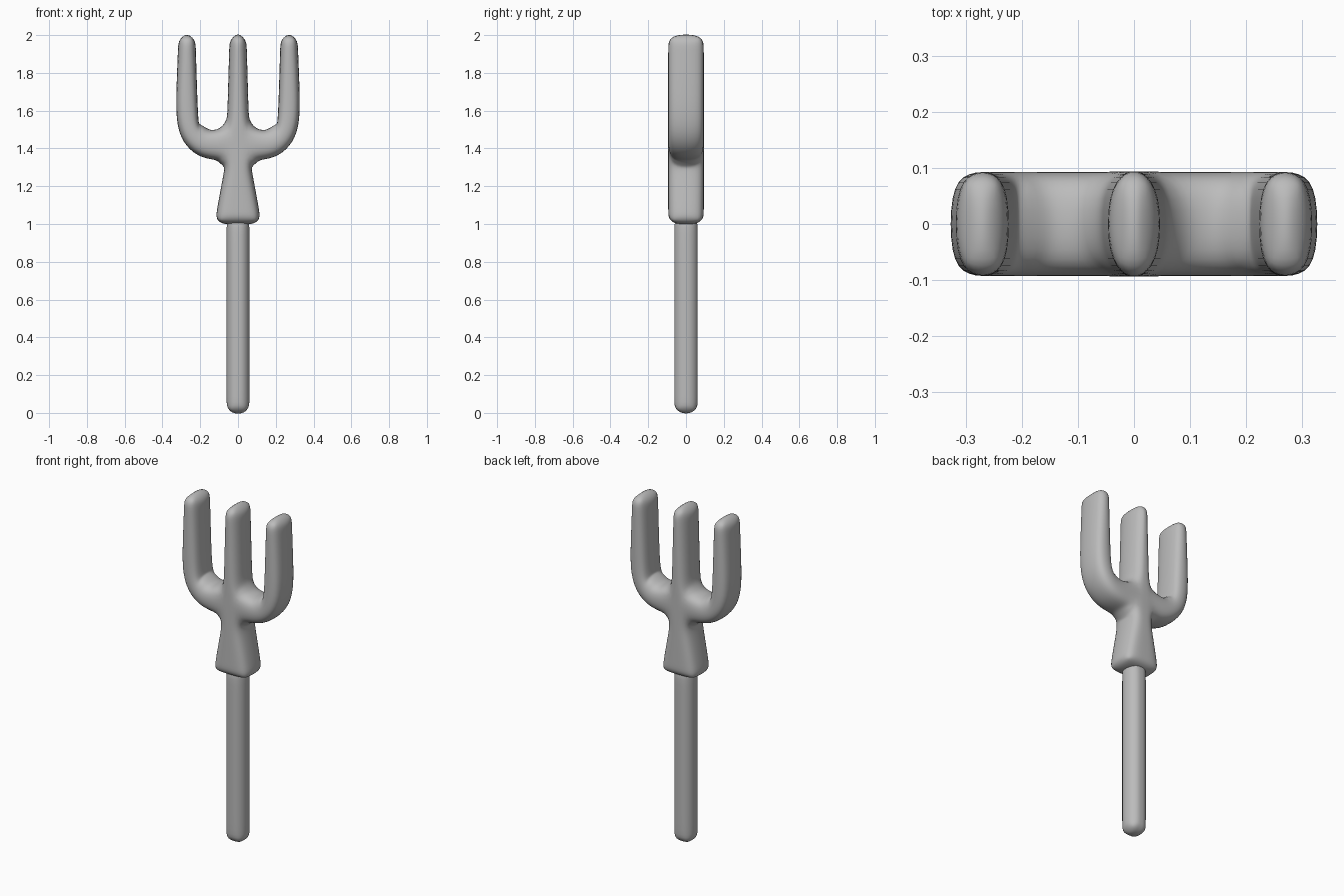
import bpy

old = bpy.data.objects.get("Cube")
if old:
    bpy.data.objects.remove(old, do_unlink=True)

grey = bpy.data.materials.new("plain_grey")
grey.use_nodes = True
colour = (0.5, 0.5, 0.5, 1)
grey.diffuse_color = colour
grey.node_tree.nodes["Principled BSDF"].inputs["Base Color"].default_value = colour


def rounded_slab(name, strips, depth, bevel):
    """Mirror half a flat outline, thicken it, then round it off.
    Each strip is a list of point pairs; neighbouring pairs form a quad."""
    verts, faces = [], []
    for strip in strips:
        start = len(verts)
        for a, b in strip:
            verts += [(a[0], 0, a[1]), (b[0], 0, b[1])]
        for i in range(start, len(verts) - 2, 2):
            faces.append((i, i + 1, i + 3, i + 2))
    mesh = bpy.data.meshes.new(name)
    mesh.from_pydata(verts, [], faces)
    mesh.materials.append(grey)
    obj = bpy.data.objects.new(name, mesh)
    bpy.context.collection.objects.link(obj)

    # Weld shared points and make the faces agree
    bpy.ops.object.select_all(action="DESELECT")
    obj.select_set(True)
    bpy.context.view_layer.objects.active = obj
    bpy.ops.object.mode_set(mode="EDIT")
    bpy.ops.mesh.select_all(action="SELECT")
    bpy.ops.mesh.remove_doubles(threshold=0.001)
    bpy.ops.mesh.normals_make_consistent(inside=False)
    bpy.ops.object.mode_set(mode="OBJECT")

    mirror = obj.modifiers.new("mirror", "MIRROR")
    mirror.use_clip = True
    solid = obj.modifiers.new("thickness", "SOLIDIFY")
    solid.thickness = depth
    solid.offset = 0
    bev = obj.modifiers.new("corners", "BEVEL")
    bev.width = bevel
    bev.segments = 1
    bev.limit_method = "ANGLE"
    bev.angle_limit = 0.6
    sub = obj.modifiers.new("smooth", "SUBSURF")
    sub.levels = sub.render_levels = 2
    bpy.ops.object.shade_smooth()
    return obj


def column(points):
    """Pairs from the centre line out to each point."""
    return [((0, z), (x, z)) for x, z in points]


# Handle: a long shaft with softened corners
rounded_slab("handle", [column([(0.062, -0.004), (0.062, 0.07),
                                (0.062, 0.5), (0.062, 0.96),
                                (0.062, 1.05)])], 0.124, 0.033)

# Head: flared socket, centre tine and one curved side tine, mirrored
centre = column([(0.122, 0.996), (0.114, 1.07), (0.092, 1.19), (0.073, 1.29),
                 (0.08, 1.335), (0.062, 1.515), (0.057, 1.6), (0.053, 1.75),
                 (0.048, 1.92), (0.046, 2.004)])
side = [((0.08, 1.335), (0.062, 1.515)),
        ((0.14, 1.34), (0.13, 1.498)),
        ((0.215, 1.357), (0.188, 1.505)),
        ((0.292, 1.425), (0.207, 1.535)),
        ((0.332, 1.54), (0.212, 1.6)),
        ((0.326, 1.75), (0.217, 1.75)),
        ((0.319, 1.92), (0.222, 1.92)),
        ((0.317, 2.004), (0.224, 2.004))]
rounded_slab("fork_head", [centre, side], 0.188, 0.034)
